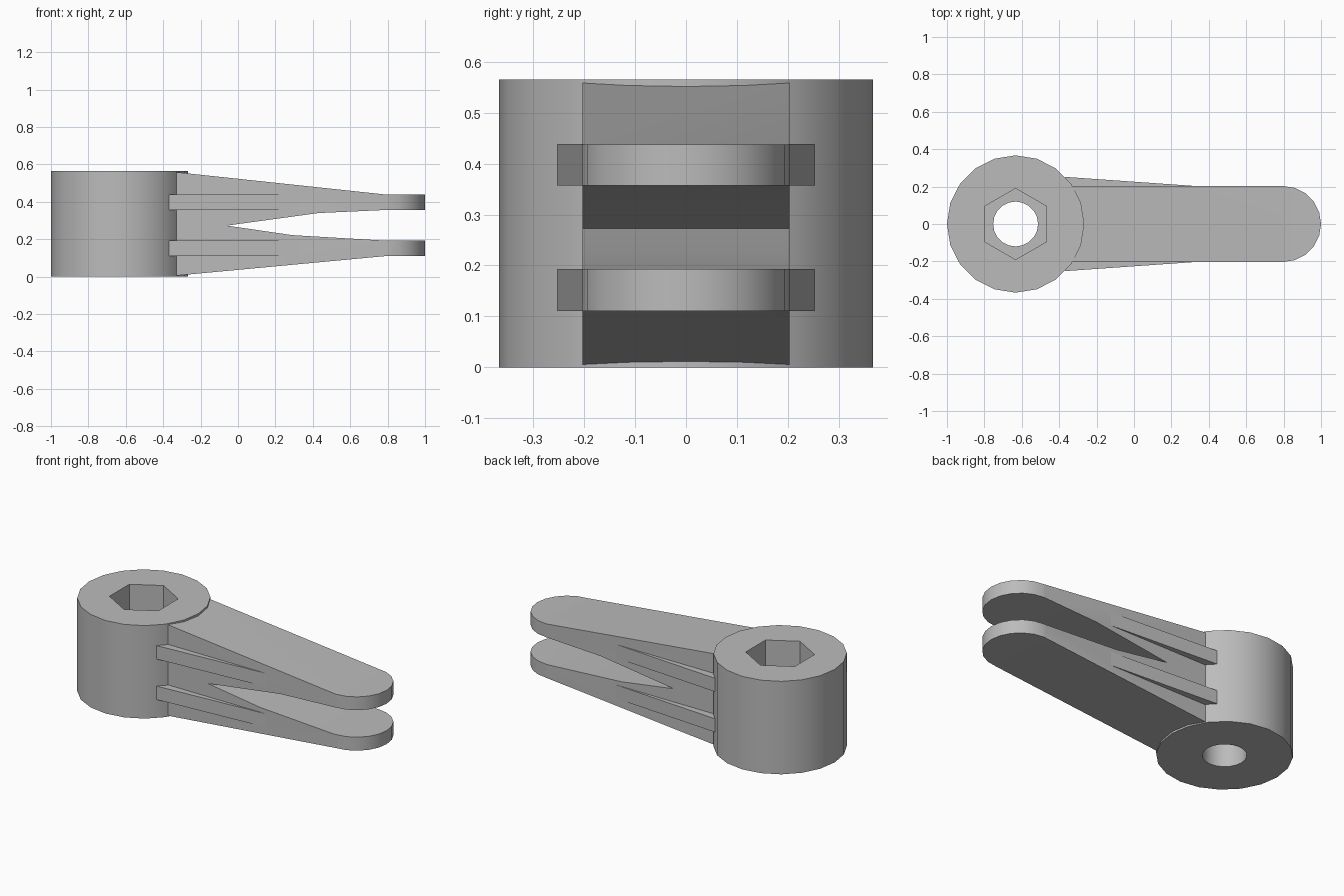
import bpy
import bmesh
from math import sin, cos, pi, radians
from mathutils import Vector

cube = bpy.data.objects.get("Cube")
if cube:
    bpy.data.objects.remove(cube, do_unlink=True)

grey = bpy.data.materials.new("plain grey")
grey.use_nodes = True
grey.diffuse_color = (0.5, 0.5, 0.5, 1)
grey.node_tree.nodes["Principled BSDF"].inputs["Base Color"].default_value = (0.5, 0.5, 0.5, 1)

HUB_X, HUB_R, HUB_H = -0.633, 0.367, 0.565
ARM_W = 0.203


def prism(name, outline, low, high, axis="z"):
    """Extrude a 2D outline from low to high along z (xy outline) or y (xz outline)."""
    def place(p, h):
        return (p[0], p[1], h) if axis == "z" else (p[0], h, p[1])
    bm = bmesh.new()
    base = bm.faces.new([bm.verts.new(place(p, low)) for p in outline])
    moved = bmesh.ops.extrude_face_region(bm, geom=[base])["geom"]
    shift = Vector(place((0, 0), high - low))
    bmesh.ops.translate(bm, vec=shift, verts=[v for v in moved if isinstance(v, bmesh.types.BMVert)])
    bmesh.ops.recalc_face_normals(bm, faces=bm.faces)
    mesh = bpy.data.meshes.new(name)
    bm.to_mesh(mesh)
    bm.free()
    mesh.materials.append(grey)
    obj = bpy.data.objects.new(name, mesh)
    bpy.context.collection.objects.link(obj)
    return obj


def ring(cx, radius, sides, turn=0.0):
    return [(cx + radius * cos(turn + 2 * pi * i / sides),
             radius * sin(turn + 2 * pi * i / sides)) for i in range(sides)]


def select_only(obj):
    bpy.ops.object.select_all(action="DESELECT")
    obj.select_set(True)
    bpy.context.view_layer.objects.active = obj


def combine(obj, tool, operation):
    """Apply a boolean and discard the tool."""
    select_only(obj)
    mod = obj.modifiers.new("cut", "BOOLEAN")
    mod.object, mod.operation, mod.solver = tool, operation, "EXACT"
    bpy.ops.object.modifier_apply(modifier=mod.name)
    bpy.data.objects.remove(tool, do_unlink=True)


# Hub with a through bore and a hexagonal nut pocket
hub = prism("hub", ring(HUB_X, HUB_R, 20), 0, HUB_H)
combine(hub, prism("bore", ring(HUB_X, 0.12, 20), -0.1, HUB_H + 0.1), "DIFFERENCE")
combine(hub, prism("nut_pocket", ring(HUB_X, 0.19, 6, pi / 2), 0.28, HUB_H + 0.1), "DIFFERENCE")

# Forked arm: side profile trimmed to a round-ended plan
side = [(-0.40, 0.566), (0.80, 0.438), (1.1, 0.438), (1.1, 0.357), (0.80, 0.357),
        (0.43, 0.34), (-0.06, 0.273), (0.29, 0.222), (0.78, 0.193), (1.1, 0.193),
        (1.1, 0.111), (0.80, 0.111), (-0.40, -0.001)]
fork = prism("fork_arm", side, -0.4, 0.4, "y")
tip = [(1 - ARM_W + ARM_W * cos(a), ARM_W * sin(a))
       for a in (radians(-90 + 18 * i) for i in range(11))]
plan = [(-0.38, -ARM_W)] + tip + [(-0.38, ARM_W)]
combine(fork, prism("arm_plan", plan, -0.2, 0.8), "INTERSECT")

# Tapered ribs on both sides, level with each prong
ribs = []
for side_name, s in (("left_side", 1), ("right_side", -1)):
    for level, low in (("lower", 0.111), ("upper", 0.357)):
        outline = [(-0.37, s * 0.252), (0.33, s * 0.203), (0.33, s * 0.19), (-0.37, s * 0.19)]
        ribs.append(prism(f"{level}_rib_{side_name}", outline, low, low + 0.082))

for obj in [hub, fork] + ribs:
    select_only(obj)
    bpy.ops.object.shade_smooth_by_angle(angle=radians(30))
